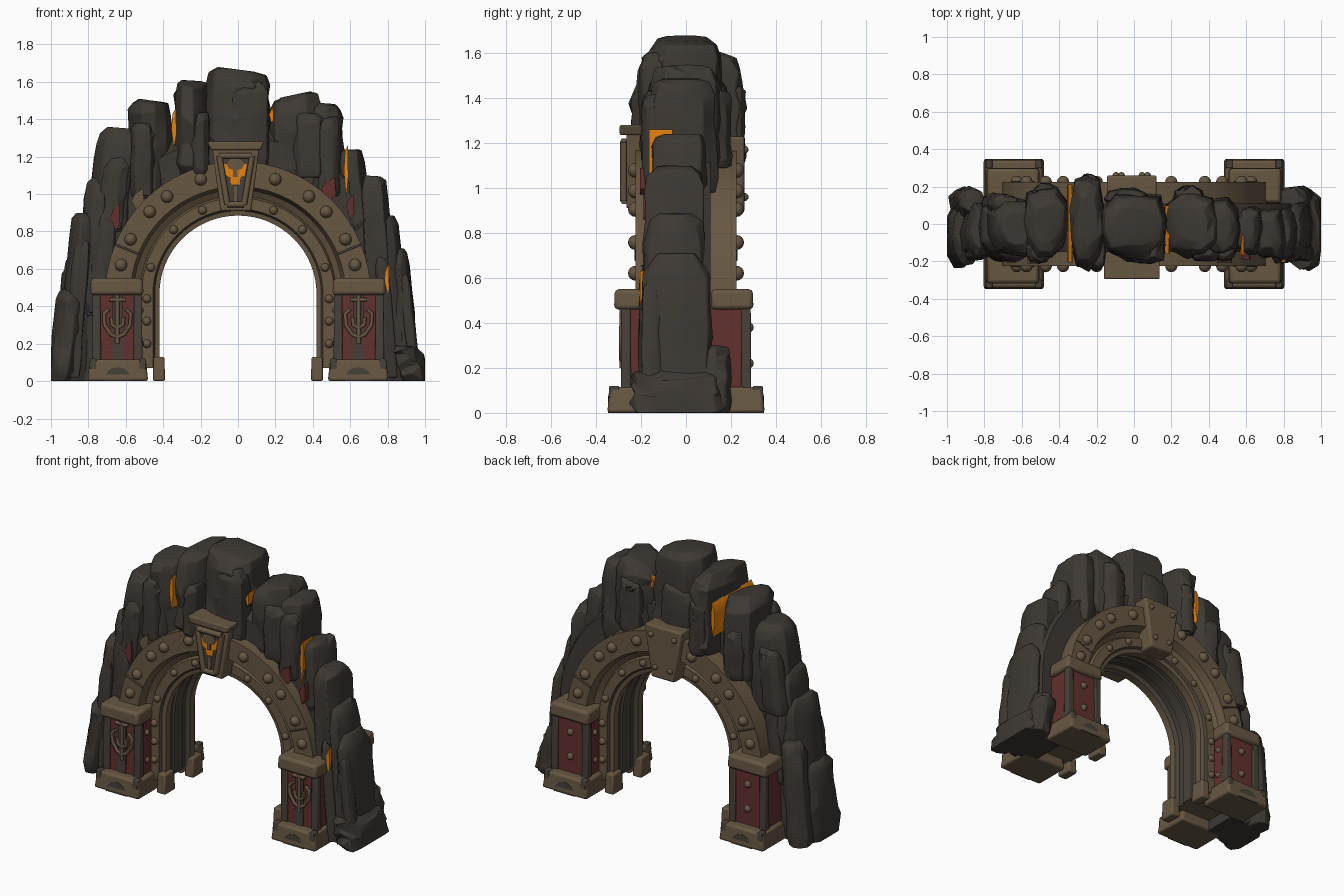
import bpy, bmesh, math, random
from mathutils import Vector, Matrix

if "Cube" in bpy.data.objects:
    bpy.data.objects.remove(bpy.data.objects["Cube"])

random.seed(11)

def colour(name, rgb):
    m = bpy.data.materials.new(name)
    m.diffuse_color = (*rgb, 1)
    m.use_nodes = True
    m.node_tree.nodes["Principled BSDF"].inputs["Base Color"].default_value = m.diffuse_color
    return m

ROCK = colour("dark rock", (0.047, 0.040, 0.034))
TAN = colour("weathered bronze", (0.135, 0.095, 0.055))
IRON = colour("dark iron", (0.062, 0.052, 0.040))
RED = colour("red panel", (0.120, 0.030, 0.026))
LAVA = colour("glowing orange", (0.78, 0.22, 0.005))
SPRING = 0.465                                  # height where the arch starts to curve

def finish(name, bm, *mats, bevel=0.0):
    bmesh.ops.recalc_face_normals(bm, faces=bm.faces)
    me = bpy.data.meshes.new(name)
    bm.to_mesh(me)
    bm.free()
    ob = bpy.data.objects.new(name, me)
    bpy.context.collection.objects.link(ob)
    for m in mats:
        me.materials.append(m)
    if bevel:
        b = ob.modifiers.new("bevel", 'BEVEL')
        b.width, b.segments, b.limit_method = bevel, 2, 'ANGLE'
    return ob

def box(name, x, y, z, mat, taper=1.0, bevel=0.0):
    """Box from (min, max) ranges; taper scales the top."""
    bm = bmesh.new()
    cx, cy = sum(x) / 2, sum(y) / 2
    for v in bmesh.ops.create_cube(bm, size=1)['verts']:
        k = taper if v.co.z > 0 else 1
        v.co = (cx + v.co.x * (x[1] - x[0]) * k, cy + v.co.y * (y[1] - y[0]) * k,
                z[1] if v.co.z > 0 else z[0])
    return finish(name, bm, mat, bevel=bevel)

def plate(name, pts, y0, y1, mat, bevel=0.0):
    """Extrude an (x, z) outline from y0 to y1."""
    bm = bmesh.new()
    f = bm.faces.new([bm.verts.new((x, y0, z)) for x, z in pts])
    ext = bmesh.ops.extrude_face_region(bm, geom=[f])
    for v in ext['geom']:
        if isinstance(v, bmesh.types.BMVert):
            v.co.y = y1
    return finish(name, bm, mat, bevel=bevel)

def sweep(name, profile, slots, mats, foot):
    """Sweep an (r, y) section up one leg, over the arch and down the other."""
    path = [(0, foot)] + [(math.pi * i / 32, SPRING) for i in range(33)] + [(math.pi, foot)]
    bm = bmesh.new()
    rings = [[bm.verts.new((r * math.cos(a), y, z + r * math.sin(a))) for r, y in profile] for a, z in path]
    n = len(profile)
    for p, q in zip(rings, rings[1:]):
        for i in range(n):
            j = (i + 1) % n
            bm.faces.new((p[i], p[j], q[j], q[i])).material_index = slots[i]
    bm.faces.new(rings[0])
    bm.faces.new(rings[-1])
    return finish(name, bm, *mats)

def rivets(name, places, radius, mat=TAN):
    bm = bmesh.new()
    for p in places:
        bmesh.ops.create_uvsphere(bm, u_segments=12, v_segments=8, radius=radius,
                                  matrix=Matrix.Translation(p))
    return finish(name, bm, mat)

def rod(name, paths, radius, mat):
    cu = bpy.data.curves.new(name, 'CURVE')
    cu.dimensions, cu.bevel_depth, cu.bevel_resolution, cu.use_fill_caps = '3D', radius, 1, True
    for pts in paths:
        s = cu.splines.new('POLY')
        s.points.add(len(pts) - 1)
        for p, c in zip(s.points, pts):
            p.co = (*c, 1)
    cu.materials.append(mat)
    bpy.context.collection.objects.link(bpy.data.objects.new(name, cu))

# Metal arch: face bands, recessed inner lip and dark passage lining
half = [(0.71, -0.225), (0.575, -0.225), (0.558, -0.17), (0.525, -0.15), (0.515, -0.17),
        (0.455, -0.17), (0.445, -0.155), (0.42, -0.15), (0.42, -0.10), (0.445, -0.085),
        (0.445, -0.045), (0.433, -0.04)]
prof = half + [(r, -y) for r, y in reversed(half)]
hs = [0, 0, 0, 0, 0, 1, 0, 0, 1, 1, 1]
sweep("arch_band", prof, hs + [1] + hs[::-1] + [0], (TAN, IRON), 0.07)

# Rivets on arch bands and inner lip, both faces
outer = [(a, 0.645) for a in (14, 27, 43, 54, 72, 108, 126, 137, 153, 166)]
pts = [(r * math.cos(math.radians(a)), s * 0.225, SPRING + r * math.sin(math.radians(a)))
       for a, r in outer for s in (-1, 1)]
rivets("band_rivets", pts, 0.033)
pts = [(0.487 * math.cos(math.radians(a)), s * 0.172, SPRING + 0.487 * math.sin(math.radians(a)))
       for a in (17, 45, 67, 113, 135, 163) for s in (-1, 1)]
pts += [(sx * 0.487, s * 0.172, z) for sx in (-1, 1) for s in (-1, 1) for z in (0.2, 0.32, 0.44)]
rivets("lip_rivets", pts, 0.023)

# Joint straps where the arch blocks meet
for a in (22, 158):
    ca, sa = math.cos(math.radians(a)), math.sin(math.radians(a))
    for s in (-1, 1):
        rod("band_joint", [[(r * ca, s * 0.224, SPRING + r * sa) for r in (0.575, 0.71)]], 0.006, IRON)

# Pillars: four, one at each corner of the gate
for sx in (-1, 1):
    for sy in (-1, 1):
        def X(a, b): return tuple(sorted((sx * a, sx * b)))
        def Y(a, b): return tuple(sorted((sy * a, sy * b)))
        box("pillar_body", X(0.518, 0.772), Y(0.10, 0.28), (0.08, 0.48), RED, 0.94)
        for cx in (0.535, 0.757):
            box("pillar_corner", X(cx - 0.024, cx + 0.024), Y(0.245, 0.29), (0.08, 0.48), IRON, 0.9, 0.006)
        box("pillar_back_edge", X(0.505, 0.53), Y(0.10, 0.13), (0.08, 0.48), IRON)
        box("pillar_cap", X(0.505, 0.79), Y(0.11, 0.32 if sy < 0 else 0.30), (0.46, 0.55), TAN, 0.97, 0.018)
        box("pillar_base", X(0.48, 0.805), Y(0.10, 0.35), (0, 0.115), TAN, 0.92, 0.014)
        arc = [(sx * 0.643 + 0.075 * math.cos(t * math.pi / 8), 0.075 * math.sin(t * math.pi / 8))
               for t in range(9)]
        plate("base_half_disc", arc, sy * 0.338, sy * 0.347, IRON)
        for cx in (0.51, 0.775):
            box("base_corner", X(cx - 0.02, cx + 0.02), Y(0.295, 0.345), (0.065, 0.12), IRON, 0.85, 0.005)
        box("jamb_foot", X(0.39, 0.455), Y(0.09, 0.20), (0, 0.13), TAN, 0.9, 0.01)
        rivets("pillar_rivets", [(sx * 0.525, sy * 0.2, z) for z in (0.2, 0.38)], 0.02)
        if sy > 0:
            rivets("back_pillar_rivets", [(sx * 0.645, 0.278, z) for z in (0.22, 0.38)], 0.023)
        else:                                   # trident ornament on the front panel
            cx, y = sx * 0.645, -0.286
            box("panel_stripe", (cx - 0.027, cx + 0.027), (-0.285, -0.26), (0.1, 0.46), IRON)
            fork = [[(cx, y, 0.20), (cx, y, 0.46)], [(cx - 0.045, y, 0.435), (cx + 0.045, y, 0.435)]]
            for d in (-1, 1):
                fork.append([(cx + d * u, y, z) for u, z in
                             ((0.045, 0.385), (0.072, 0.36), (0.068, 0.30), (0.035, 0.25), (0, 0.235))])
                fork.append([(cx + d * u, y, z) for u, z in ((0, 0.285), (0.03, 0.30), (0.033, 0.34))])
            rod("trident_ornament", fork, 0.0115, TAN)

# Front keystone: tapered shield, cornice, raised frame and glowing emblem
def shield(w1, z1, w0, z0):
    c = -0.012
    return [(c - w0, z0), (c + w0, z0), (c + w1, z1), (c - w1, z1)]

plate("keystone", shield(0.125, 1.24, 0.082, 0.91), -0.265, -0.12, TAN, 0.008)
plate("keystone_cornice", shield(0.152, 1.28, 0.132, 1.235), -0.295, -0.15, TAN, 0.008)
plate("keystone_field", shield(0.09, 1.21, 0.045, 0.945), -0.272, -0.26, IRON)
ring = [(x, -0.276, z) for x, z in shield(0.088, 1.205, 0.045, 0.945)]
for a, b in zip(ring, ring[1:] + ring[:1]):
    rod("keystone_frame", [[a, b]], 0.018, TAN)

def mirrored(pts):
    return [(-0.014 - x, z) for x, z in pts] + [(-0.014 + x, z) for x, z in pts[::-1]]

plate("emblem_glow", mirrored([(0.062, 1.162), (0.05, 1.10), (0.027, 1.09), (0.024, 1.05)]), -0.279, -0.271, LAVA)
plate("emblem_tee", mirrored([(0.03, 1.19), (0.05, 1.165), (0.035, 1.135), (0.012, 1.13), (0.012, 1.09)]),
      -0.286, -0.278, TAN)
plate("emblem_stem", mirrored([(0.014, 1.045), (0.012, 0.96)]), -0.281, -0.271, TAN)

# Rear keystone with corner rivets
plate("rear_keystone", shield(0.135, 1.23, 0.085, 0.89), 0.12, 0.26, TAN, 0.012)
rivets("rear_keystone_rivets", [(-0.012 + s * w, 0.26, z) for s in (-1, 1)
                                for w, z in ((0.085, 1.17), (0.055, 0.96))], 0.018)

# Rock core behind the metal arch
core = [(0.70, -0.15), (0.84, -0.15), (0.90, -0.02), (0.84, 0.11), (0.70, 0.11)]
sweep("rock_core", core, [0] * 5, (ROCK,), 0.0)

def rock(name, x, y, z0, z1, hx, hy, mat=ROCK):
    """Craggy column: jittered blocky rings, leaning in towards the gate."""
    bm = bmesh.new()
    n, rings = 10, []
    side = [random.uniform(0.86, 1.06) for _ in range(n)]
    turn = random.uniform(0, 0.6)
    tilt = random.uniform(-0.12, 0.12)
    for t, k in ((0, 0.9), (0.12, 1.02), (0.32, 0.95), (0.5, 1.02), (0.68, 0.97), (0.86, 0.97), (0.95, 0.84), (1, 0.55)):
        shift = -x * 0.07 * (t - 0.5) if abs(x) > 0.55 else 0
        row = []
        for i in range(n):
            a = turn + math.tau * i / n
            c, s = math.cos(a), math.sin(a)
            q = k * side[i] * random.uniform(0.92, 1.06) / (abs(c) ** 3 + abs(s) ** 3) ** (1 / 3)
            z = z0 + (z1 - z0) * t + (random.uniform(-0.025, 0.02) if 0 < t < 1 else 0)
            if t > 0.8:
                z -= hx * abs(tilt) * (1 + math.copysign(c, tilt * c))
            row.append(bm.verts.new((max(-1, min(1, x + shift + hx * q * c)), y + hy * q * s, min(z, z1))))
        rings.append(row)
    for p, q in zip(rings, rings[1:]):
        for i in range(n):
            j = (i + 1) % n
            bm.faces.new((p[i], p[j], q[j], q[i]))
    bm.faces.new(rings[0])
    bm.faces.new(rings[-1])
    bmesh.ops.triangulate(bm, faces=bm.faces)
    return finish(name, bm, mat, bevel=0.006)

# Main rock columns: x, y, bottom, top, half width, half depth
columns = [
    (-0.915, -0.06, 0, 0.50, 0.085, 0.17), (-0.845, -0.04, 0, 0.90, 0.085, 0.15),
    (-0.89, 0.11, 0, 0.66, 0.08, 0.09), (-0.755, -0.03, 0.35, 1.09, 0.10, 0.16),
    (-0.65, -0.02, 0.80, 1.36, 0.13, 0.17), (-0.465, 0, 0.98, 1.51, 0.12, 0.20),
    (-0.245, 0.01, 1.10, 1.61, 0.095, 0.24), (-0.01, -0.01, 1.14, 1.68, 0.185, 0.19),
    (0.31, 0, 1.08, 1.55, 0.145, 0.19), (0.46, -0.02, 0.98, 1.49, 0.105, 0.17),
    (0.625, -0.03, 0.80, 1.24, 0.075, 0.13), (0.74, -0.05, 0.35, 1.10, 0.085, 0.15),
    (0.825, -0.05, 0, 0.89, 0.07, 0.15), (0.885, -0.04, 0, 0.71, 0.06, 0.15),
    (0.92, -0.04, 0, 0.20, 0.085, 0.21), (0.87, 0.12, 0, 0.30, 0.085, 0.08)]
for x, y, z0, z1, hx, hy in columns:
    rock("rock_column", x, y, z0, z1, hx, hy)
    # smaller slabs leaning on the front and back of each column
    for s in (-1, 1):
        off = random.uniform(-0.5, 0.5)
        if z1 > 0.7 and not (s > 0 and x > 0.4) and not (0.6 < x < 0.8):
            off = abs(off) if x == -0.245 else off
            h = z1 - z0
            rock("rock_slab", x + off * hx, y + s * hy * 0.72, z0 + h * 0.02,
                 z0 + h * random.uniform(0.62, 0.86), hx * 0.6, hy * 0.36)

# Molten seams and red-hot streaks showing between the columns
def seam(name, x, z0, z1, w, y0, y1, mat):
    zm = (z0 + z1) / 2
    plate(name, [(x, z0), (x + w, zm - 0.03), (x + w * 0.8, z1), (x - w * 0.5, z1 - 0.03), (x - w, zm)], y0, y1, mat)

seam("lava_seam", -0.343, 1.24, 1.46, 0.014, -0.205, 0.21, LAVA)
seam("lava_seam", 0.578, 0.98, 1.26, 0.012, -0.165, -0.06, LAVA)
seam("lava_seam", 0.797, 0.44, 0.63, 0.012, -0.205, -0.1, LAVA)
seam("lava_seam", 0.178, 1.38, 1.47, 0.012, -0.16, 0.1, LAVA)
seam("hot_streak", -0.655, 0.80, 0.95, 0.025, -0.205, -0.1, RED)
seam("hot_streak", 0.485, 0.96, 1.09, 0.04, -0.205, -0.1, RED)
seam("hot_streak", 0.785, 0.28, 0.45, 0.018, -0.205, -0.1, RED)
seam("hot_streak", 0.60, 0.86, 1.00, 0.022, -0.19, -0.1, RED)
seam("bronze_streak", -0.535, 0.90, 1.03, 0.035, -0.215, -0.1, TAN)

# Smooth shading with sharp edges kept
bpy.ops.object.select_all(action='DESELECT')
for ob in bpy.context.scene.objects:
    if ob.type == 'MESH':
        ob.select_set(True)
        bpy.context.view_layer.objects.active = ob
bpy.ops.object.shade_smooth_by_angle(angle=math.radians(32))
